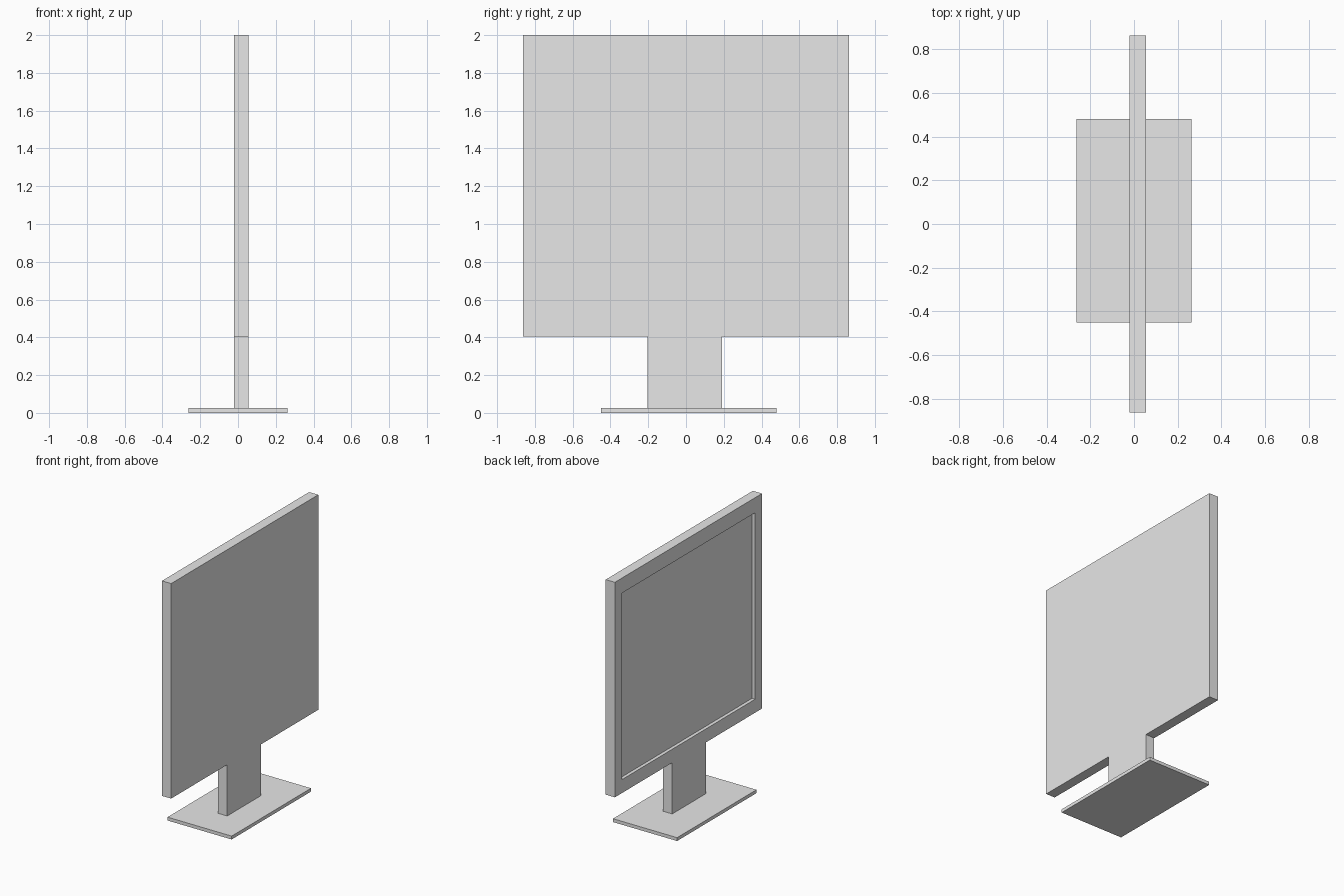
import bpy
import bmesh
from mathutils import Vector

if "Cube" in bpy.data.objects:
    bpy.data.objects.remove(bpy.data.objects["Cube"], do_unlink=True)

# Single light grey finish
grey = bpy.data.materials.new("light_grey")
grey.use_nodes = True
grey.diffuse_color = (0.8, 0.8, 0.8, 1)
grey.node_tree.nodes["Principled BSDF"].inputs["Base Color"].default_value = (0.8, 0.8, 0.8, 1)


def finish(name, bm):
    mesh = bpy.data.meshes.new(name)
    bm.to_mesh(mesh)
    bm.free()
    mesh.materials.append(grey)
    obj = bpy.data.objects.new(name, mesh)
    bpy.context.collection.objects.link(obj)
    return obj


def box(lo, hi):
    lo, hi = Vector(lo), Vector(hi)
    bm = bmesh.new()
    bmesh.ops.create_cube(bm, size=1)
    bmesh.ops.scale(bm, vec=hi - lo, verts=bm.verts)
    bmesh.ops.translate(bm, vec=(lo + hi) / 2, verts=bm.verts)
    return bm


BACK, FACE = 0.055, -0.02      # panel thickness along x, screen faces -x
BASE_TOP, PANEL_BOTTOM = 0.025, 0.405

# Flat foot plate
finish("base_plate", box((-0.263, -0.45, 0), (0.263, 0.48, BASE_TOP)))

# Neck, flush with the panel on both sides; buried end caps are dropped
neck = box((FACE, -0.205, BASE_TOP), (BACK, 0.19, PANEL_BOTTOM))
caps = [f for f in neck.faces if abs(f.normal.z) > 0.9]
bmesh.ops.delete(neck, geom=caps, context='FACES_ONLY')
finish("neck", neck)

# Display panel with a bezel around a recessed screen
panel = box((FACE, -0.862, PANEL_BOTTOM), (BACK, 0.862, 2))
panel.normal_update()
screen = min(panel.faces, key=lambda f: f.normal.x)
bmesh.ops.inset_region(panel, faces=[screen], thickness=0.115)
for v in screen.verts:
    v.co.z = 1.888 if v.co.z > 1 else 0.505
walls = bmesh.ops.extrude_discrete_faces(panel, faces=[screen])
bmesh.ops.translate(panel, vec=(0.025, 0, 0), verts=walls["faces"][0].verts)
bmesh.ops.recalc_face_normals(panel, faces=panel.faces)

# extrude_discrete_faces leaves the screen loose, so bridge the recess walls
rims = [e for e in panel.edges if e.is_boundary]
if rims:
    bmesh.ops.bridge_loops(panel, edges=rims)
    bmesh.ops.recalc_face_normals(panel, faces=panel.faces)
finish("display_panel", panel)
